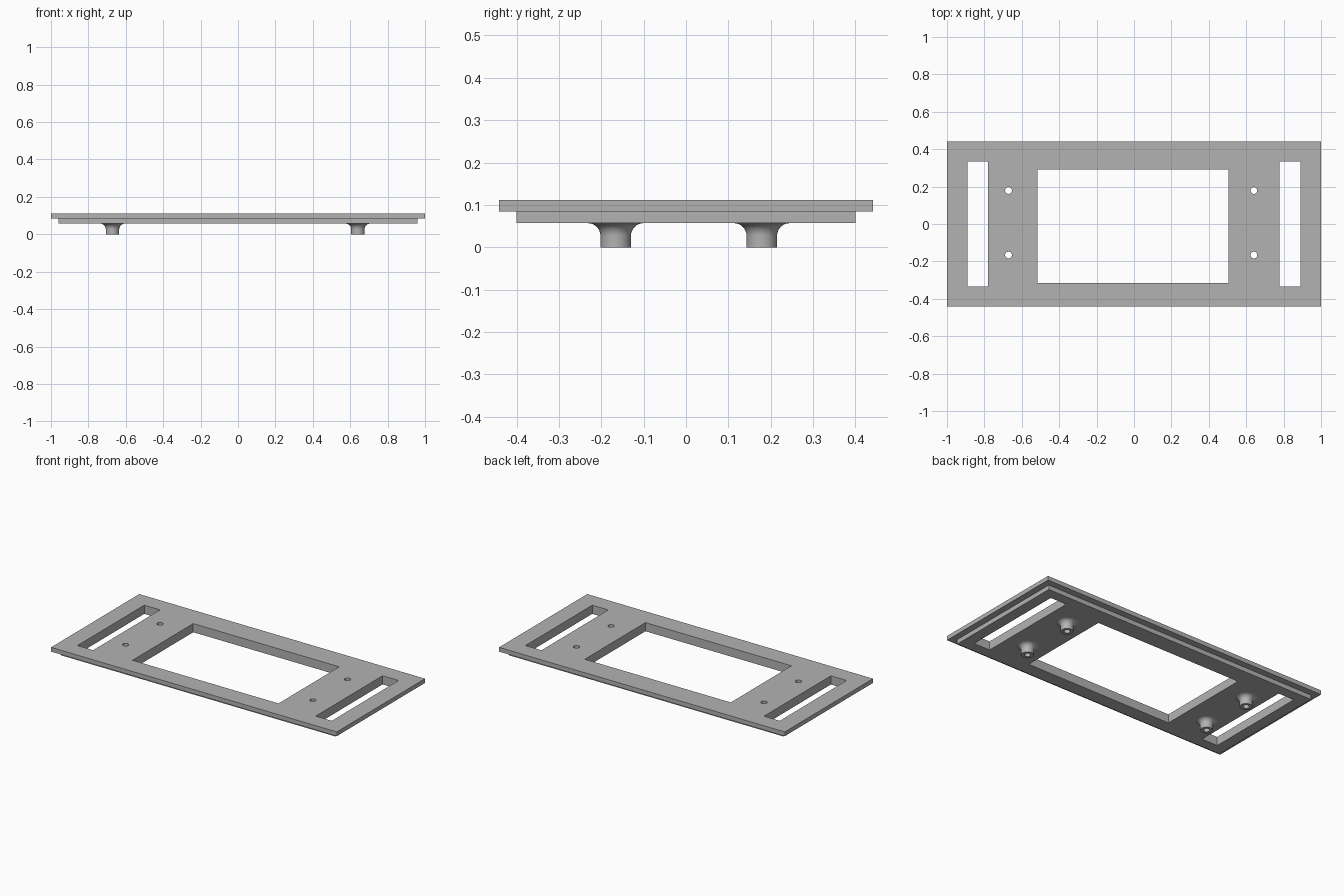
import bpy, bmesh
from math import cos, sin, pi, tau

cube = bpy.data.objects.get("Cube")
if cube:
    bpy.data.objects.remove(cube, do_unlink=True)

grey = bpy.data.materials.new("plain grey")
grey.use_nodes = True
GREY = (0.45, 0.45, 0.45, 1)
grey.diffuse_color = GREY
grey.node_tree.nodes["Principled BSDF"].inputs["Base Color"].default_value = GREY

SEGMENTS = 32
HOLE, POST, FILLET = 0.018, 0.036, 0.03
BASE, STEP, TOP = 0.057, 0.085, 0.112
CENTRES = [(x, y) for x in (-0.671, 0.641) for y in (-0.166, 0.179)]


def rectangle(x0, x1, y0, y1):
    return [(x0, y0), (x1, y0), (x1, y1), (x0, y1)]


def circle(cx, cy, r):
    return [(cx + r * cos(tau * i / SEGMENTS), cy + r * sin(tau * i / SEGMENTS))
            for i in range(SEGMENTS)]


# Openings shared by both layers: window, two side slots, four screw holes
OPENINGS = [rectangle(-0.517, 0.505, -0.316, 0.291),
            rectangle(-0.89, -0.78, -0.334, 0.334),
            rectangle(0.778, 0.89, -0.334, 0.334)]
OPENINGS += [circle(x, y, HOLE) for x, y in CENTRES]


def add_object(name, mesh):
    mesh.materials.clear()
    mesh.materials.append(grey)
    obj = bpy.data.objects.new(name, mesh)
    bpy.context.collection.objects.link(obj)
    return obj


def board(name, half_x, half_y, z0, z1):
    """Filled outline with openings, extruded between two heights."""
    curve = bpy.data.curves.new(name + " outline", "CURVE")
    curve.dimensions = "2D"
    curve.fill_mode = "BOTH"
    curve.extrude = (z1 - z0) / 2
    for loop in [rectangle(-half_x, half_x, -half_y, half_y)] + OPENINGS:
        spline = curve.splines.new("POLY")
        spline.points.add(len(loop) - 1)
        for point, (x, y) in zip(spline.points, loop):
            point.co = (x, y, 0, 1)
        spline.use_cyclic_u = True
    helper = bpy.data.objects.new(name + " helper", curve)
    bpy.context.collection.objects.link(helper)
    graph = bpy.context.evaluated_depsgraph_get()
    mesh = bpy.data.meshes.new_from_object(helper.evaluated_get(graph))
    bpy.data.objects.remove(helper, do_unlink=True)
    bm = bmesh.new()
    bm.from_mesh(mesh)
    bmesh.ops.remove_doubles(bm, verts=bm.verts, dist=0.0001)
    bmesh.ops.translate(bm, verts=bm.verts, vec=(0, 0, (z0 + z1) / 2))
    bmesh.ops.recalc_face_normals(bm, faces=bm.faces)
    for face in bm.faces:
        face.smooth = False
    bm.to_mesh(mesh)
    bm.free()
    return add_object(name, mesh)


def standoff(name, cx, cy):
    """Hollow post whose root flares into the underside of the board."""
    profile = [(HOLE, BASE), (HOLE, 0), (POST, 0)]
    for i in range(9):
        a = i / 8 * pi / 2
        profile.append((POST + FILLET * (1 - cos(a)), BASE - FILLET * (1 - sin(a))))
    bm = bmesh.new()
    rings = [[bm.verts.new((x, y, z)) for x, y in circle(cx, cy, r)] for r, z in profile]
    for low, high in zip(rings, rings[1:]):
        for i in range(SEGMENTS):
            j = (i + 1) % SEGMENTS
            bm.faces.new((low[i], low[j], high[j], high[i]))
    mesh = bpy.data.meshes.new(name)
    bm.to_mesh(mesh)
    bm.free()
    obj = add_object(name, mesh)
    bpy.ops.object.select_all(action="DESELECT")
    obj.select_set(True)
    bpy.context.view_layer.objects.active = obj
    bpy.ops.object.shade_smooth_by_angle(angle=pi / 6)


# Stepped panel
board("face_plate", 1.0, 0.441, STEP, TOP)
board("inset_plate", 0.96, 0.4, BASE, STEP)

# Mounting posts
for number, (x, y) in enumerate(CENTRES, 1):
    standoff(f"mounting_post_{number}", x, y)
